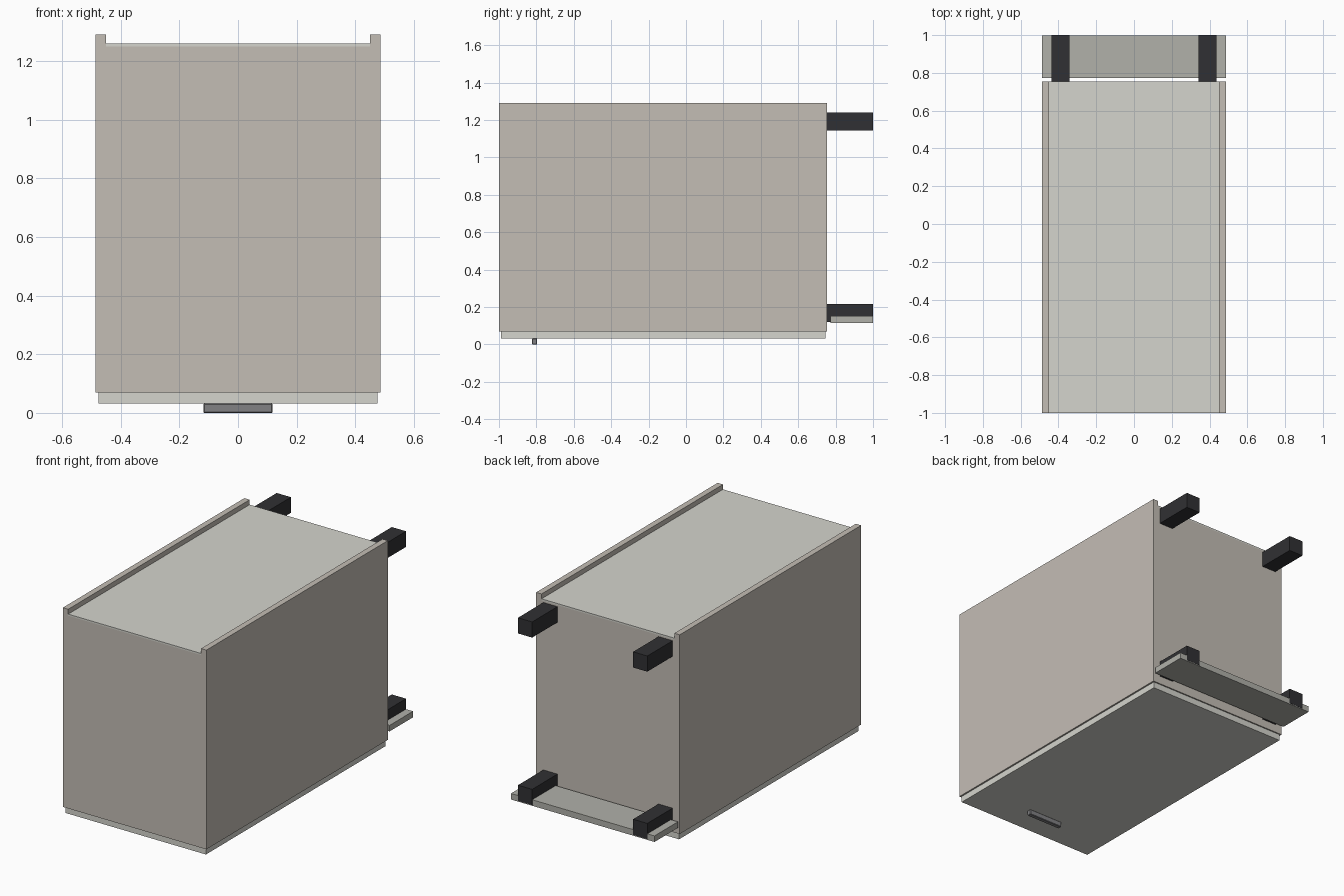
import bpy

if "Cube" in bpy.data.objects:
    bpy.data.objects.remove(bpy.data.objects["Cube"])


def material(name, rgb):
    m = bpy.data.materials.new(name)
    m.diffuse_color = (*rgb, 1)
    m.use_nodes = True
    m.node_tree.nodes["Principled BSDF"].inputs["Base Color"].default_value = m.diffuse_color
    return m


CARCASS = material("carcass_beige", (0.55, 0.51, 0.46))
PANEL = material("panel_light", (0.66, 0.66, 0.61))
PLINTH = material("plinth_grey", (0.44, 0.44, 0.40))
BLACK = material("leg_black", (0.03, 0.03, 0.033))
METAL = material("handle_grey", (0.22, 0.22, 0.23))


def box(name, x, y, z, mat, bevel=0):
    """Box spanning the given (low, high) ranges."""
    bpy.ops.mesh.primitive_cube_add(size=1, location=[sum(r) / 2 for r in (x, y, z)])
    ob = bpy.context.object
    ob.name = name
    ob.scale = [r[1] - r[0] for r in (x, y, z)]
    bpy.ops.object.transform_apply(location=False, rotation=False, scale=True)
    ob.data.materials.append(mat)
    if bevel:
        mod = ob.modifiers.new("bevel", 'BEVEL')
        mod.width = bevel
    return ob


# Carcass of a cabinet lying on its door: two sides, two end panels
T = 0.036
for side, s in (("left", -1), ("right", 1)):
    xs = sorted((s * 0.45, s * 0.486))
    box(side + "_side_panel", xs, (-1, 0.755), (0.07, 1.29), CARCASS)
box("top_panel", (-0.45, 0.45), (-1, -1 + T), (0.07, 1.25), CARCASS)
box("bottom_panel", (-0.45, 0.45), (0.755 - T, 0.755), (0.07, 1.25), CARCASS)

# Recessed back panel and the door
box("back_panel", (-0.45, 0.45), (-1, 0.755), (1.25, 1.26), PANEL)
box("door", (-0.476, 0.476), (-0.99, 0.747), (0.032, 0.07), PANEL)

# Door handle
box("door_handle", (-0.118, 0.118), (-0.823, -0.796), (0, 0.032), METAL, 0.003)

# Four legs
for side, s in (("left", -1), ("right", 1)):
    for end, z in (("front", 0.12), ("back", 1.145)):
        xs = sorted((s * 0.342, s * 0.438))
        box(f"{side}_{end}_leg", xs, (0.755, 1), (z, z + 0.096), BLACK)

# Plinth board in front of the legs
box("plinth_board", (-0.486, 0.486), (0.772, 0.999), (0.115, 0.152), PLINTH)
